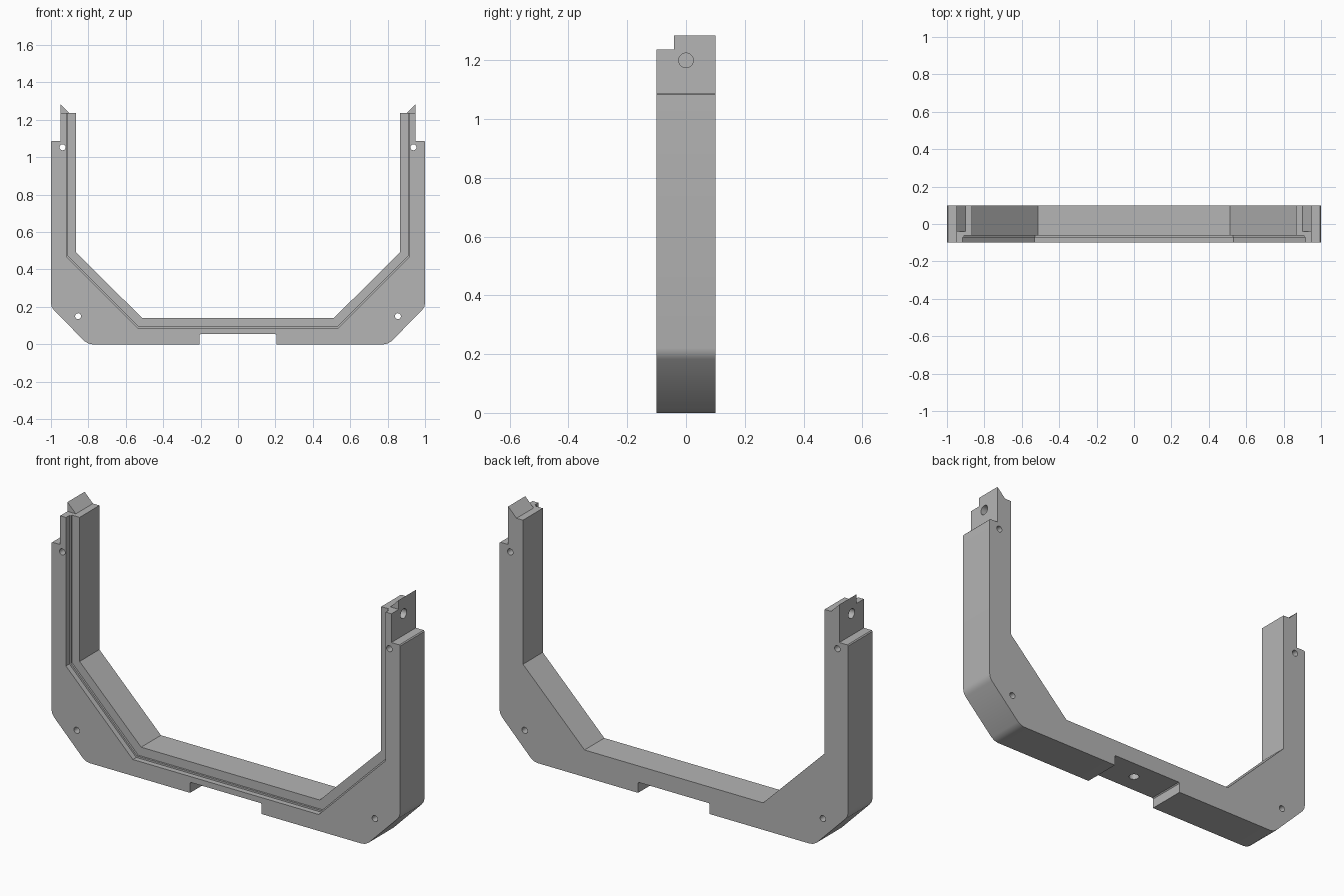
import bpy, bmesh
from math import pi
from mathutils import Matrix

cube = bpy.data.objects.get("Cube")
if cube:
    bpy.data.objects.remove(cube, do_unlink=True)

grey = bpy.data.materials.new("plain grey")
grey.use_nodes = True
colour = (0.46, 0.46, 0.46, 1)
grey.diffuse_color = colour
grey.node_tree.nodes["Principled BSDF"].inputs["Base Color"].default_value = colour


def finish(name, bm):
    bmesh.ops.recalc_face_normals(bm, faces=bm.faces)
    mesh = bpy.data.meshes.new(name)
    bm.to_mesh(mesh)
    bm.free()
    mesh.materials.append(grey)
    obj = bpy.data.objects.new(name, mesh)
    bpy.context.collection.objects.link(obj)
    return obj


def prism(name, profile, y0, y1):
    """Extrude an x-z outline from y0 to y1."""
    bm = bmesh.new()
    face = bm.faces.new([bm.verts.new((x, y0, z)) for x, z in profile])
    ext = bmesh.ops.extrude_face_region(bm, geom=[face])
    verts = [v for v in ext["geom"] if isinstance(v, bmesh.types.BMVert)]
    bmesh.ops.translate(bm, verts=verts, vec=(0, y1 - y0, 0))
    return finish(name, bm)


def rod(name, centre, radius, length, axis):
    turn = {"x": Matrix.Rotation(pi / 2, 4, "Y"),
            "y": Matrix.Rotation(pi / 2, 4, "X"), "z": Matrix()}[axis]
    bm = bmesh.new()
    bmesh.ops.create_cone(bm, cap_ends=True, segments=24, radius1=radius,
                          radius2=radius, depth=length,
                          matrix=Matrix.Translation(centre) @ turn)
    return finish(name, bm)


def combine(target, tool, operation):
    mod = target.modifiers.new(tool.name, "BOOLEAN")
    mod.operation = operation
    mod.solver = "EXACT"
    mod.object = tool
    tool.hide_render = True
    bpy.context.view_layer.objects.active = target
    bpy.ops.object.modifier_apply(modifier=mod.name)
    bpy.data.objects.remove(tool, do_unlink=True)


def mirrored(half):
    return half + [(-x, z) for x, z in reversed(half)]


# U-shaped frame with stepped arm tops, rounded outer corners and foot notch
half = [(0.2, 0.055), (0.205, 0.05), (0.205, 0), (0.78, 0), (0.8, 0.004),
        (0.82, 0.016), (0.985, 0.183), (0.996, 0.2), (1, 0.22),
        (1, 1.083), (0.995, 1.088), (0.95, 1.088), (0.95, 1.237),
        (0.865, 1.237), (0.865, 0.49), (0.512, 0.14)]
frame = prism("frame", mirrored(half), -0.1, 0.1)

# Two-step rebate around the front of the opening
for x, z, low_x, low_z, back in ((0.917, 0.467, 0.533, 0.085, -0.072),
                                 (0.908, 0.472, 0.529, 0.094, -0.062)):
    outline = mirrored([(low_x, low_z), (x, z), (x, 1.3)])
    combine(frame, prism("rebate_cutter", outline, -0.15, back), "DIFFERENCE")

for s in (1, -1):
    # Sloped catch on top of each arm
    catch = [(s * 0.95, 1.285), (s * 0.902, 1.237), (s * 0.902, 1.2), (s * 0.95, 1.2)]
    combine(frame, prism("catch", catch, -0.04, 0.1), "UNION")
    # Screw holes through the arm and corner
    for x, z in ((0.938, 1.053), (0.855, 0.15)):
        combine(frame, rod("screw_hole", (s * x, 0, z), 0.016, 0.4, "y"), "DIFFERENCE")
    # Blind hole in the side of the arm tip
    combine(frame, rod("side_hole", (s * 0.95, 0, 1.2), 0.025, 0.08, "x"), "DIFFERENCE")

# Blind hole in the foot notch
combine(frame, rod("foot_hole", (0, 0, 0.055), 0.025, 0.08, "z"), "DIFFERENCE")

# Smooth the rounded parts and keep edges crisp
bpy.ops.object.select_all(action="DESELECT")
frame.select_set(True)
bpy.context.view_layer.objects.active = frame
bpy.ops.object.shade_smooth_by_angle(angle=0.45)
